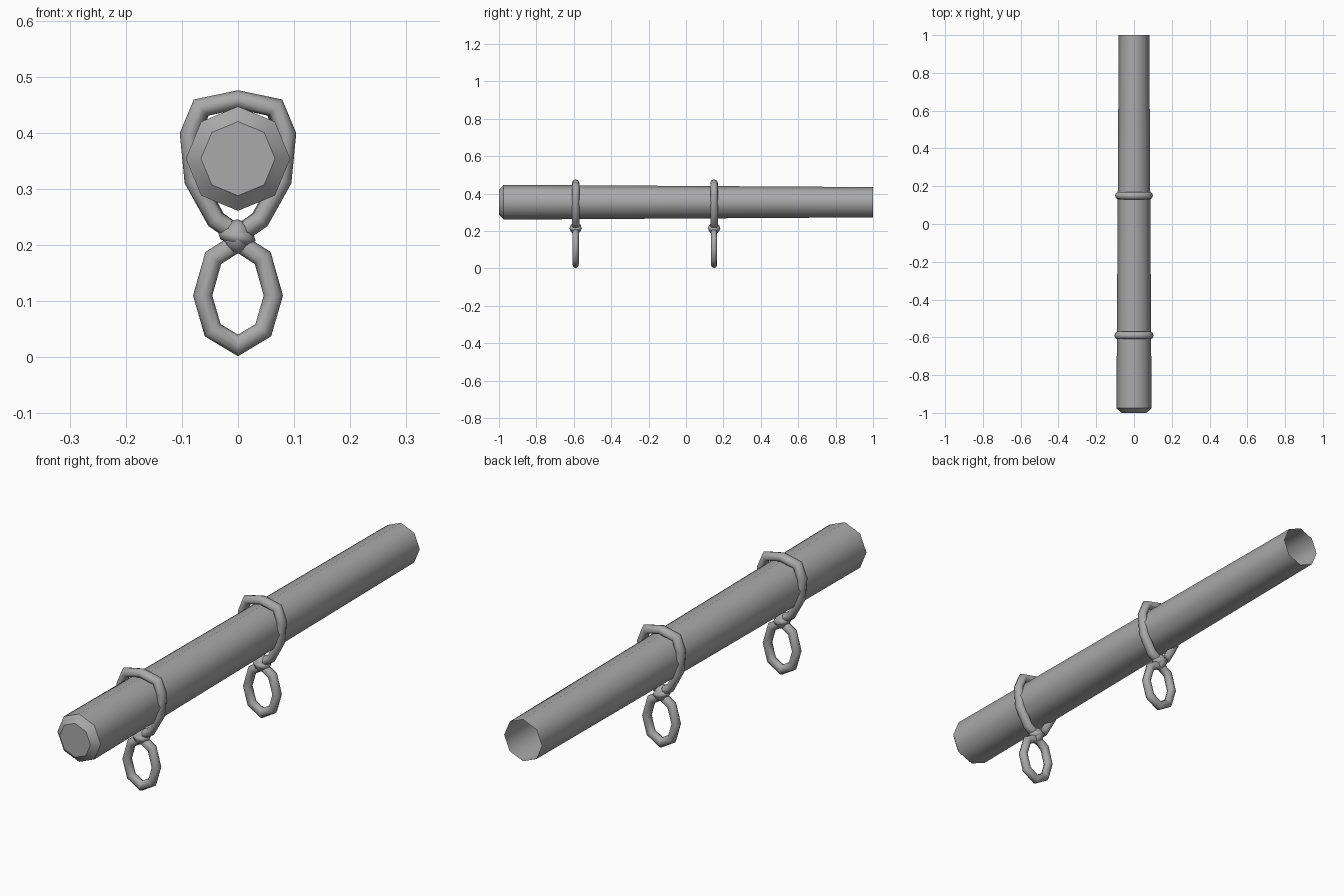
import bpy, bmesh, math
from mathutils import Vector, Matrix

cube = bpy.data.objects.get("Cube")
if cube:
    bpy.data.objects.remove(cube, do_unlink=True)

grey = bpy.data.materials.new("plain_grey")
grey.use_nodes = True
COLOUR = (0.4, 0.4, 0.4, 1)
grey.diffuse_color = COLOUR
grey.node_tree.nodes["Principled BSDF"].inputs["Base Color"].default_value = COLOUR


def finish(bm, name, location):
    for f in bm.faces:
        f.smooth = True
    bmesh.ops.recalc_face_normals(bm, faces=bm.faces)
    mesh = bpy.data.meshes.new(name)
    bm.to_mesh(mesh)
    bm.free()
    mesh.materials.append(grey)
    obj = bpy.data.objects.new(name, mesh)
    obj.location = location
    bpy.context.collection.objects.link(obj)
    return obj


def bridge(bm, a, b):
    n = len(a)
    for i in range(n):
        bm.faces.new((a[i], a[(i + 1) % n], b[(i + 1) % n], b[i]))


# Tapered eight-sided pole, bevelled at the front and open at the back
def make_pole(sections, sides=8):
    bm = bmesh.new()
    loops = []
    for y, r in sections:
        angles = [math.tau * i / sides for i in range(sides)]
        loops.append([bm.verts.new((r * math.sin(a), y, r * math.cos(a))) for a in angles])
    for a, b in zip(loops, loops[1:]):
        bridge(bm, a, b)
    bm.faces.new(loops[0])
    for loop in loops[:2]:
        for i in range(sides):
            bm.edges.get((loop[i], loop[(i + 1) % sides])).smooth = False
    obj = finish(bm, "pole", (0, 0, 0.354))
    # outward faces, since the tube is open
    if obj.data.polygons[0].normal.z < 0 and obj.data.polygons[0].center.z > 0:
        obj.data.flip_normals()


# Cord loop: mirrored half outline swept with an oval section
def make_loop(name, half, y, width=1.0, rad=0.0165, depth=0.02, sides=8):
    right = [Vector((x * width, z)) for x, z in half]
    path = right + [Vector((-p.x, p.y)) for p in reversed(right[1:-1])]
    bm = bmesh.new()
    loops = []
    for i, p in enumerate(path):
        d1 = (p - path[i - 1]).normalized()
        d2 = (path[(i + 1) % len(path)] - p).normalized()
        t = (d1 + d2).normalized()
        side = Vector((t.y, -t.x)) / max(t.dot(d1), 0.75)
        loop = []
        for k in range(sides):
            a = math.tau * k / sides
            q = p + side * rad * math.cos(a)
            loop.append(bm.verts.new((q.x, depth * math.sin(a), q.y)))
        loops.append(loop)
    for i in range(len(loops)):
        bridge(bm, loops[i - 1], loops[i])
    finish(bm, name, (0, y, 0))


# Knot: a small ball with a tilted wrap around it
def make_knot(name, y):
    bm = bmesh.new()
    bmesh.ops.create_uvsphere(bm, u_segments=8, v_segments=6, radius=1,
                              matrix=Matrix.Diagonal((0.026, 0.032, 0.031, 1)))
    tilt = Matrix.Rotation(math.radians(12), 3, 'Y')
    loops = []
    for i in range(8):
        a = math.tau * i / 8
        loop = []
        for k in range(6):
            b = math.tau * k / 6
            r = 0.021 + 0.013 * math.cos(b)
            loop.append(bm.verts.new(tilt @ Vector((r * math.cos(a), r * math.sin(a), 0.013 * math.sin(b)))))
        loops.append(loop)
    for i in range(8):
        bridge(bm, loops[i - 1], loops[i])
    finish(bm, name, (-0.002, y, 0.215))


make_pole([(-1, 0.066), (-0.975, 0.093), (1, 0.081)])

UPPER = [(0, 0.459), (0.067, 0.445), (0.087, 0.397), (0.079, 0.315), (0.04, 0.245), (0, 0.218)]
LOWER = [(0, 0.205), (0.044, 0.177), (0.063, 0.11), (0.045, 0.048), (0, 0.021)]
for label, y, width in (("front", -0.59, 1.0), ("rear", 0.15, 0.96)):
    make_loop(label + "_pole_loop", UPPER, y, width)
    make_loop(label + "_hanging_ring", LOWER, y, depth=0.017)
    make_knot(label + "_knot", y)
